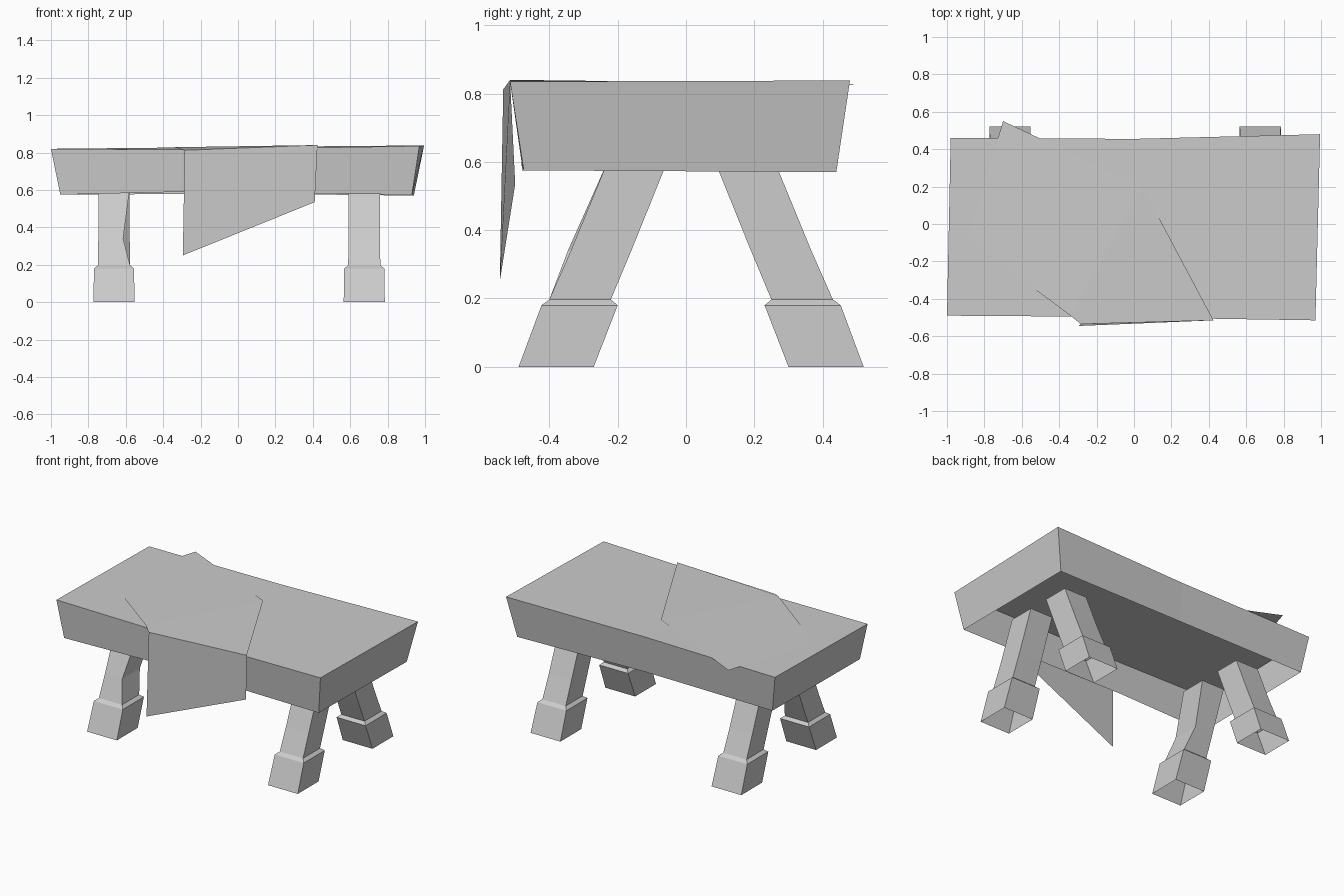
import bpy

if "Cube" in bpy.data.objects:
    bpy.data.objects.remove(bpy.data.objects["Cube"])

grey = bpy.data.materials.new("stone grey")
grey.use_nodes = True
COLOUR = (0.6, 0.6, 0.6, 1)
grey.diffuse_color = COLOUR
grey.node_tree.nodes["Principled BSDF"].inputs["Base Color"].default_value = COLOUR


def build(name, verts, faces):
    mesh = bpy.data.meshes.new(name)
    mesh.from_pydata(verts, [], faces)
    mesh.materials.append(grey)
    obj = bpy.data.objects.new(name, mesh)
    bpy.context.collection.objects.link(obj)
    return obj


def skin(rings):
    """Join rings of equal length, counter-clockwise and rising, with outward quads."""
    n = len(rings[0])
    verts = [v for ring in rings for v in ring]
    faces = [(r * n + i, r * n + (i + 1) % n, (r + 1) * n + (i + 1) % n, (r + 1) * n + i)
             for r in range(len(rings) - 1) for i in range(n)]
    return verts, faces


# Table top: uneven tapered lid, open underneath
lower = [(-.95, -.48, .575), (-.3, -.48, .59), (.93, -.475, .575),
         (.94, .44, .57), (0, .425, .58), (-.94, .43, .575)]
upper = [(-1, -.49, .82), (-.3, -.495, .815), (.97, -.515, .835),
         (.995, .48, .838), (0, .455, .83), (-.98, .46, .82)]
verts, faces = skin([lower, upper])
build("table_top", verts, faces + [(6, 7, 10, 11), (7, 8, 9, 10)])

# Legs: hollow splayed posts with a wider bevelled foot
# each level is height, inner y, outer y, half width
LEVELS = [(0, .285, .505, .11), (.18, .215, .438, .107), (.197, .235, .415, .086),
          (.34, .175, .352, .084), (.6, .07, .245, .083)]


def leg(name, x, side, worn=False):
    rings = []
    for z, inner, outer, half in LEVELS:
        shift = .015 if side > 0 else -.015
        y0, y1 = sorted((side * inner + shift, side * outer + shift))
        if side < 0:
            y0, y1 = y0 + .03, y1 + .03
        chip = .035 if worn and z == .34 else 0
        rings.append([(x - half, y0, z), (x + half - chip, y0 - chip / 4, z),
                      (x + half - chip, y1, z), (x - half, y1, z)])
    build(name, *skin(rings))


for side, end in ((-1, "front"), (1, "back")):
    leg(end + "_left_leg", .675, side)
    leg(end + "_right_leg", -.663, side, worn=side < 0)


# Cloth: crooked sheet on the table with one flap hanging over the front
def lay(x, y):
    return (x, y, .831 + .0075 * x)


cloth = [lay(-.89, -.08), lay(-.34, -.49), (-.285, -.535, .812), (.425, -.515, .84),
         lay(.045, .2), lay(-.70, .55), (-.295, -.545, .25), (.41, -.5, .535)]
build("cloth", cloth, [(0, 1, 4, 5), (1, 2, 3, 4), (6, 7, 3, 2)])
